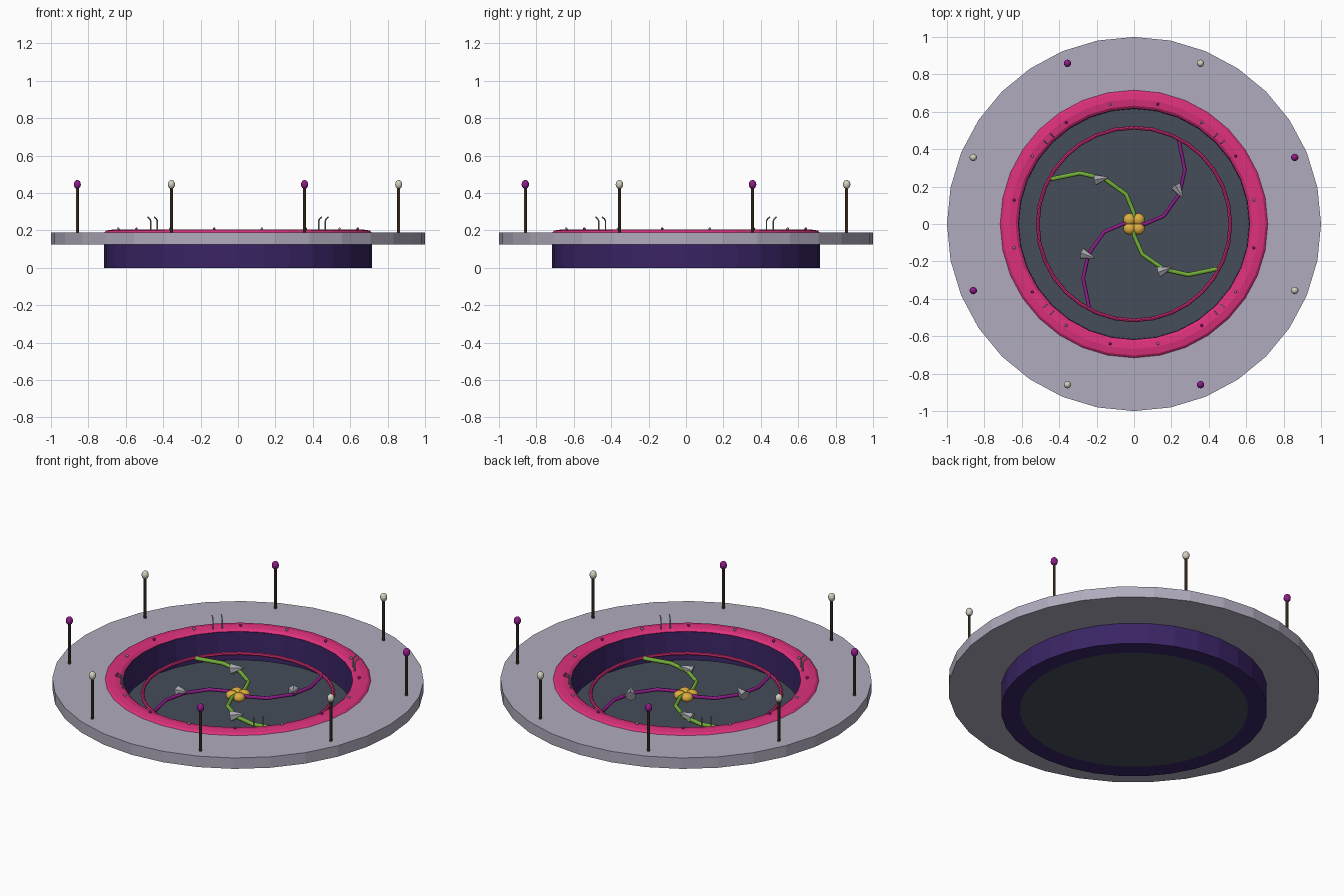
import bpy, bmesh, math
from mathutils import Vector, Matrix

if "Cube" in bpy.data.objects:
    bpy.data.objects.remove(bpy.data.objects["Cube"])


def mat(name, r, g, b):
    m = bpy.data.materials.new(name)
    m.diffuse_color = (r, g, b, 1)
    m.use_nodes = True
    m.node_tree.nodes["Principled BSDF"].inputs["Base Color"].default_value = m.diffuse_color
    return m


LAVENDER = mat("lavender_stone", 0.44, 0.41, 0.51)
PURPLE = mat("deep_purple", 0.042, 0.018, 0.13)
PINK = mat("hot_pink", 0.72, 0.03, 0.20)
SLATE = mat("slate", 0.058, 0.074, 0.098)
GOLD = mat("gold", 0.72, 0.42, 0.05)
GREEN = mat("leaf_green", 0.17, 0.42, 0.04)
MAGENTA = mat("magenta", 0.27, 0.012, 0.25)
CREAM = mat("cream", 0.66, 0.63, 0.52)
BROWN = mat("brown", 0.09, 0.06, 0.035)
GREY = mat("steel_grey", 0.38, 0.38, 0.42)


def finish(name, bm, material):
    bmesh.ops.recalc_face_normals(bm, faces=bm.faces)
    me = bpy.data.meshes.new(name)
    bm.to_mesh(me)
    bm.free()
    me.materials.append(material)
    ob = bpy.data.objects.new(name, me)
    bpy.context.collection.objects.link(ob)
    return ob


def lathe(name, profile, material, sides=32):
    """Closed (radius, height) profile turned around z."""
    bm = bmesh.new()
    rings = []
    for i in range(sides):
        a = 2 * math.pi * i / sides
        rings.append([bm.verts.new((r * math.cos(a), r * math.sin(a), z)) for r, z in profile])
    n = len(profile)
    for i in range(sides):
        p, q = rings[i], rings[(i + 1) % sides]
        for j in range(n):
            k = (j + 1) % n
            bm.faces.new((p[j], q[j], q[k], p[k]))
    return finish(name, bm, material)


def oval(radius, width, height, z, n=8):
    return [(radius + width * math.cos(2 * math.pi * i / n),
             z + height * math.sin(2 * math.pi * i / n)) for i in range(n)]


def cone(name, start, end, r1, r2, material, sides=8):
    a, b = Vector(start), Vector(end)
    d = b - a
    m = Matrix.Translation((a + b) / 2) @ d.to_track_quat('Z', 'Y').to_matrix().to_4x4()
    bm = bmesh.new()
    bmesh.ops.create_cone(bm, cap_ends=True, segments=sides, radius1=r1, radius2=r2,
                          depth=d.length, matrix=m)
    return finish(name, bm, material)


def ball(name, centre, r, rz, material, u=10, v=8):
    bm = bmesh.new()
    bmesh.ops.create_uvsphere(bm, u_segments=u, v_segments=v, radius=1,
                              matrix=Matrix.Translation(centre) @ Matrix.Diagonal((r, r, rz, 1)))
    ob = finish(name, bm, material)
    ob.data.shade_smooth()
    return ob


def tube(name, points, radius, material):
    cu = bpy.data.curves.new(name, 'CURVE')
    cu.dimensions = '3D'
    cu.bevel_depth = radius
    cu.bevel_resolution = 1
    cu.use_fill_caps = True
    sp = cu.splines.new('POLY')
    sp.points.add(len(points) - 1)
    for p, co in zip(sp.points, points):
        p.co = (*co, 1)
    cu.materials.append(material)
    ob = bpy.data.objects.new(name, cu)
    bpy.context.collection.objects.link(ob)
    return ob


def turned(x, y, z, angle):
    return Matrix.Rotation(angle, 3, 'Z') @ Vector((x, y, z))


# Basin, deck and rounded coping
lathe("deck", [(0.70, 0.125), (1.0, 0.125), (1.0, 0.19), (0.70, 0.19)], LAVENDER)
lathe("basin_wall", [(0.615, 0), (0.717, 0), (0.717, 0.188), (0.622, 0.188)], PURPLE)
lathe("coping", oval(0.668, 0.05, 0.017, 0.188), PINK)
cone("basin_floor", (0, 0, 0), (0, 0, 0.02), 0.616, 0.616, SLATE, 32)

# Raised ring and lobed hub in the middle
lathe("inner_ring", oval(0.515, 0.01, 0.01, 0.105), PINK)
for i in range(4):
    ball("hub_lobe", turned(0.024, 0.024, 0.1, i * math.pi / 2), 0.034, 0.026, GOLD)

# Four curved arms with a small nozzle on each
arm = [(0.02, 0), (0.06, 0.0), (0.16, 0.043), (0.243, 0.16), (0.272, 0.29), (0.24, 0.445)]
aims = (-60, 10, -20, 20)
for i in range(4):
    a = i * math.pi / 2
    green = i % 2 == 1
    tube("arm", [turned(x, y, 0.105, a) for x, y in arm],
         0.012 if green else 0.01, GREEN if green else MAGENTA)
    c = turned(0.243, 0.17, 0.118, a)
    t = math.radians(aims[i])
    d = Vector((math.cos(t), math.sin(t), 0.3)) * 0.036
    cone("nozzle", c - d, c + d, 0.032, 0.002, GREY, 6)

# Lamp posts around the deck
for i in range(8):
    a = math.radians(22.5 + 45 * i)
    p = turned(0.93, 0, 0, a)
    cone("lamp_post", p + Vector((0, 0, 0.185)), p + Vector((0, 0, 0.435)), 0.008, 0.008, BROWN)
    ball("lamp_bulb", p + Vector((0, 0, 0.446)), 0.02, 0.024, CREAM if i % 2 else MAGENTA)

# Studs set into the coping
for i in range(16):
    p = turned(0.653, 0, 0.208, math.radians(11.25 + 22.5 * i))
    ball("coping_stud", p, 0.008, 0.008, MAGENTA if i % 2 else GREY, 6, 4)

# Paired hooked handrails on the diagonals
for i in range(4):
    a = math.radians(45 + 90 * i)
    for side in (-0.025, 0.025):
        tube("handrail", [turned(r, side, z, a) for r, z in
                          ((0.634, 0.19), (0.634, 0.25), (0.642, 0.262), (0.658, 0.272))],
             0.004, GREY)
